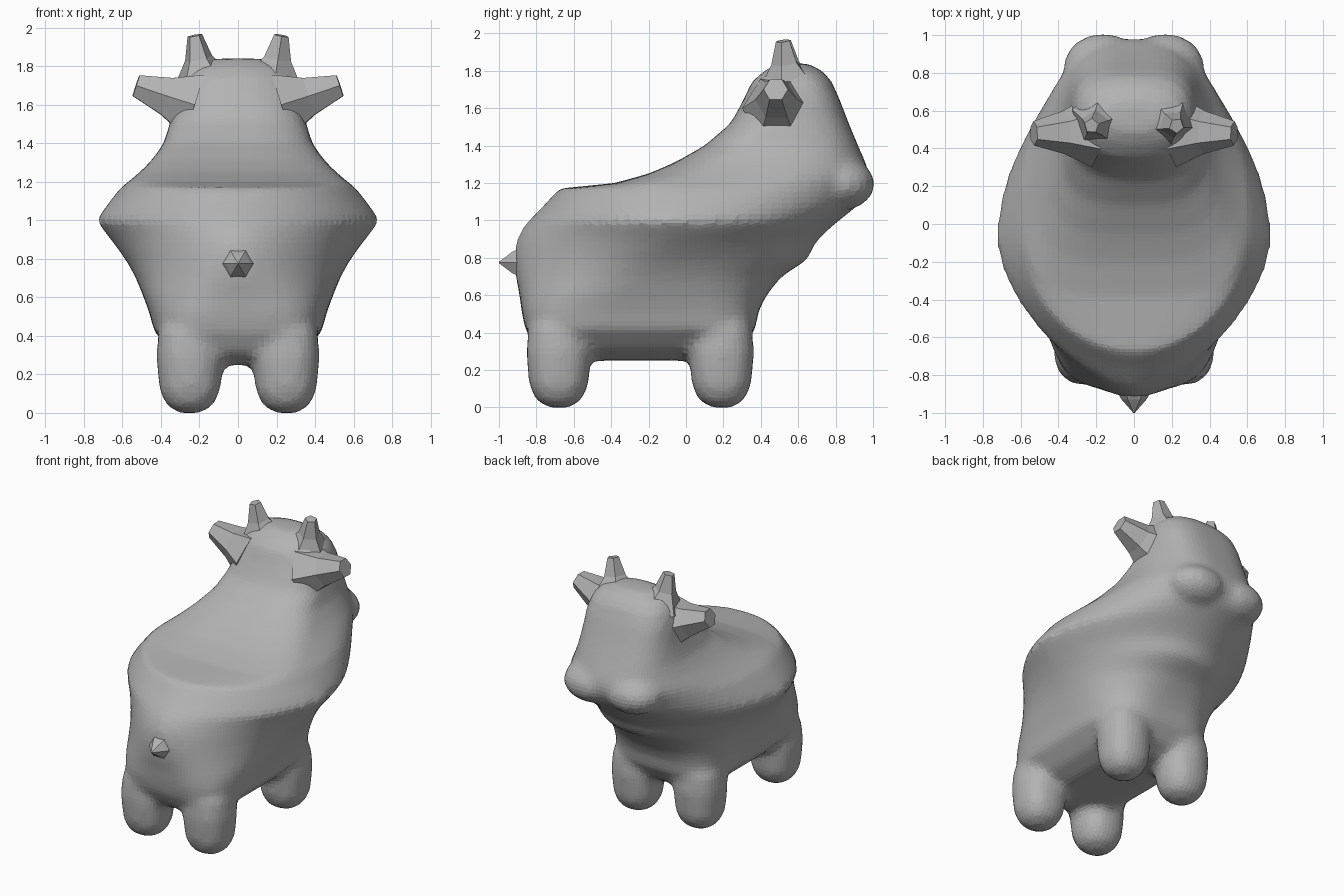
import bpy, bmesh, math
from mathutils import Vector, Matrix

cube = bpy.data.objects.get("Cube")
if cube:
    bpy.data.objects.remove(cube, do_unlink=True)

grey = bpy.data.materials.new("soft grey")
grey.use_nodes = True
grey.diffuse_color = (0.45, 0.45, 0.45, 1)
grey.node_tree.nodes["Principled BSDF"].inputs["Base Color"].default_value = grey.diffuse_color


def finish(name, bm):
    bmesh.ops.recalc_face_normals(bm, faces=bm.faces)
    mesh = bpy.data.meshes.new(name)
    bm.to_mesh(mesh)
    bm.free()
    mesh.materials.append(grey)
    obj = bpy.data.objects.new(name, mesh)
    bpy.context.collection.objects.link(obj)
    return obj


def power(v, n):
    return math.copysign(abs(v) ** (2 / n), v)


def skin(bm, rings):
    """Join rings of points into a closed tube."""
    rings = [[bm.verts.new(p) for p in ring] for ring in rings]
    for lo, hi in zip(rings, rings[1:]):
        for i in range(len(lo)):
            j = (i + 1) % len(lo)
            bm.faces.new((lo[i], lo[j], hi[j], hi[i]))
    bm.faces.new(rings[0][::-1])
    bm.faces.new(rings[-1])


def loft(bm, sections, cx=0, sides=64):
    """Stack horizontal outlines: z, half width, y min, y widest, y max, power at -y, power at +y."""
    rings = []
    for z, w, y0, yc, y1, n0, n1 in sections:
        ring = []
        for i in range(sides):
            a = math.tau * i / sides
            c, s = math.cos(a), math.sin(a)
            n, reach = (n1, y1 - yc) if s > 0 else (n0, yc - y0)
            ring.append((cx + w * power(c, n), yc + reach * power(s, n), z))
        rings.append(ring)
    skin(bm, rings)


def spike(name, stops, sides):
    """Faceted horn through (centre, radius) stops."""
    stops = [(Vector(p), r) for p, r in stops]
    turn = (stops[-1][0] - stops[0][0]).to_track_quat("Z", "Y")
    angles = [math.tau * i / sides for i in range(sides)]
    bm = bmesh.new()
    skin(bm, [[p + turn @ Vector((r * math.cos(a), r * math.sin(a), 0)) for a in angles]
              for p, r in stops])
    return finish(name, bm)


# Belly, seat, neck and head as one stack of outlines
bm = bmesh.new()
loft(bm, [
    (0.25, 0.20, -0.70, -0.25, 0.20, 3, 3),
    (0.31, 0.33, -0.80, -0.25, 0.30, 4, 4),
    (0.42, 0.435, -0.86, -0.25, 0.37, 4, 4),
    (0.52, 0.46, -0.88, -0.25, 0.39, 3.4, 3.4),
    (0.60, 0.49, -0.89, -0.25, 0.43, 2.7, 2.9),
    (0.70, 0.53, -0.91, -0.20, 0.51, 2.1, 2.4),
    (0.79, 0.58, -0.92, -0.15, 0.65, 1.8, 2),
    (0.88, 0.645, -0.91, -0.10, 0.69, 1.65, 1.9),
    (0.95, 0.70, -0.88, -0.08, 0.76, 1.6, 1.9),
    (1.00, 0.735, -0.84, -0.08, 0.82, 1.65, 1.9),
    (1.08, 0.68, -0.76, -0.05, 0.92, 1.8, 1.95),
    (1.17, 0.61, -0.68, 0.00, 0.97, 2, 2.1),
    (1.20, 0.57, -0.38, 0.02, 0.98, 3.5, 2.3),
    (1.25, 0.51, -0.20, 0.15, 0.98, 3.5, 2.5),
    (1.31, 0.45, -0.06, 0.25, 0.96, 3.2, 2.7),
    (1.40, 0.385, 0.10, 0.40, 0.92, 3, 3),
    (1.52, 0.35, 0.24, 0.50, 0.87, 2.6, 3),
    (1.65, 0.33, 0.31, 0.54, 0.82, 2.4, 3),
    (1.74, 0.30, 0.35, 0.56, 0.78, 2.2, 2.8),
    (1.80, 0.25, 0.42, 0.57, 0.73, 2.2, 2.4),
    (1.84, 0.14, 0.49, 0.57, 0.65, 2, 2),
])

# Muzzle lobes and four stubby legs that flare into the belly
leg = [(0, 0.06), (0.04, 0.125), (0.12, 0.16), (0.22, 0.17), (0.30, 0.175),
       (0.42, 0.165), (0.55, 0.10)]
for side in (-1, 1):
    lobe = Matrix.Translation((side * 0.165, 0.83, 1.195)) @ Matrix.Diagonal((0.21, 0.18, 0.14, 1))
    bmesh.ops.create_uvsphere(bm, u_segments=24, v_segments=16, radius=1, matrix=lobe)
    for y in (-0.68, 0.19):
        loft(bm, [(z, r, y - r, y, y + r, 2.3, 2.3) for z, r in leg], cx=side * 0.25, sides=16)

body = finish("body", bm)
remesh = body.modifiers.new("blend", "REMESH")
remesh.mode = "VOXEL"
remesh.voxel_size = 0.03
smooth = body.modifiers.new("soften", "SMOOTH")
smooth.factor = 0.5
smooth.iterations = 6

# Blunt faceted ears and horns on both sides
for label, s in (("left", 1), ("right", -1)):
    spike(label + "_ear", [((s * 0.23, 0.49, 1.60), 0.19), ((s * 0.37, 0.485, 1.645), 0.115),
                           ((s * 0.53, 0.48, 1.70), 0.065)], 6)
    spike(label + "_horn", [((s * 0.18, 0.55, 1.72), 0.16), ((s * 0.205, 0.53, 1.84), 0.075),
                            ((s * 0.225, 0.52, 1.96), 0.04)], 5)

# Small pointed tail
spike("tail", [((0, -0.84, 0.775), 0.12), ((0, -0.93, 0.775), 0.065), ((0, -1, 0.775), 0.004)], 6)
